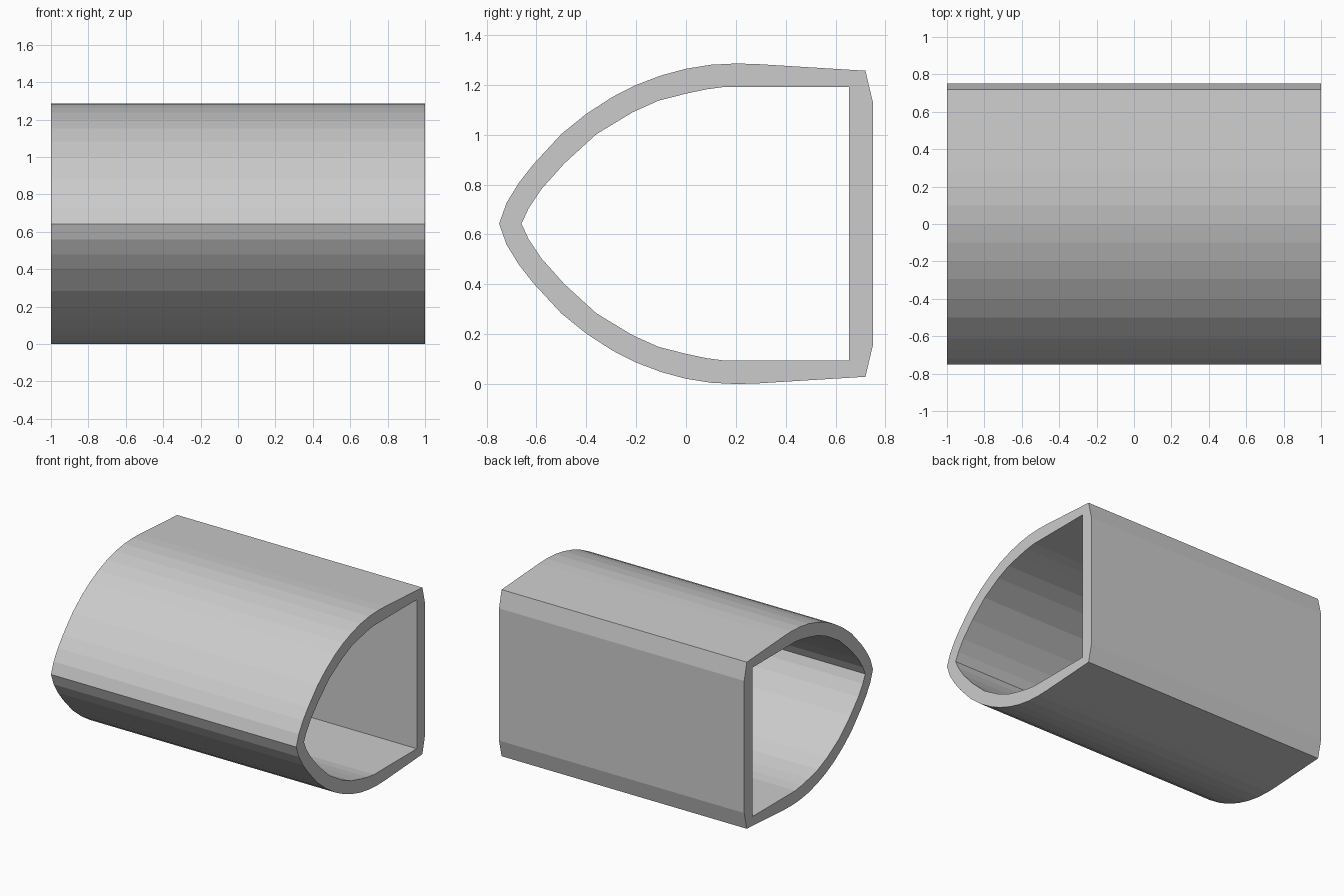
import bpy, bmesh

if "Cube" in bpy.data.objects:
    bpy.data.objects.remove(bpy.data.objects["Cube"])

HALF_LEN = 1.0
MID_Z = 0.643

# upper half of each cross-section (y, z), nose to back wall
OUTER = [(-.75, .643), (-.72, .727), (-.67, .808), (-.612, .882), (-.50, 1.003),
         (-.40, 1.084), (-.295, 1.152), (-.20, 1.2), (-.10, 1.238), (0, 1.265),
         (.10, 1.281), (.20, 1.286), (.28, 1.284), (.72, 1.257), (.75, 1.13)]
INNER = [(-.66, .643), (-.632, .704), (-.58, .782), (-.488, .885), (-.36, 1.002),
         (-.215, 1.09), (-.11, 1.137), (0, 1.165), (.08, 1.182), (.155, 1.192),
         (.655, 1.192)]


def full_loop(half):
    """Mirror the upper half about the middle height."""
    return half + [(y, 2 * MID_Z - z) for y, z in reversed(half[1:])]


def ring(bm, loop, x):
    verts = [bm.verts.new((x, y, z)) for y, z in loop]
    edges = [bm.edges.new((verts[i - 1], verts[i])) for i in range(len(verts))]
    return verts, edges


bm = bmesh.new()
ends = {-HALF_LEN: [], HALF_LEN: []}

# outer and inner tube walls
for half in (OUTER, INNER):
    loop = full_loop(half)
    left, left_edges = ring(bm, loop, -HALF_LEN)
    right, right_edges = ring(bm, loop, HALF_LEN)
    ends[-HALF_LEN] += left_edges
    ends[HALF_LEN] += right_edges
    for i in range(len(loop)):
        bm.faces.new((left[i - 1], left[i], right[i], right[i - 1]))

# open-ended rims joining both walls
for x, edges in ends.items():
    bmesh.ops.triangle_fill(bm, edges=edges, use_beauty=True, normal=(x, 0, 0))

bmesh.ops.recalc_face_normals(bm, faces=bm.faces[:])
mesh = bpy.data.meshes.new("pointed_tube")
bm.to_mesh(mesh)
bm.free()
bpy.context.collection.objects.link(bpy.data.objects.new("pointed_tube", mesh))
